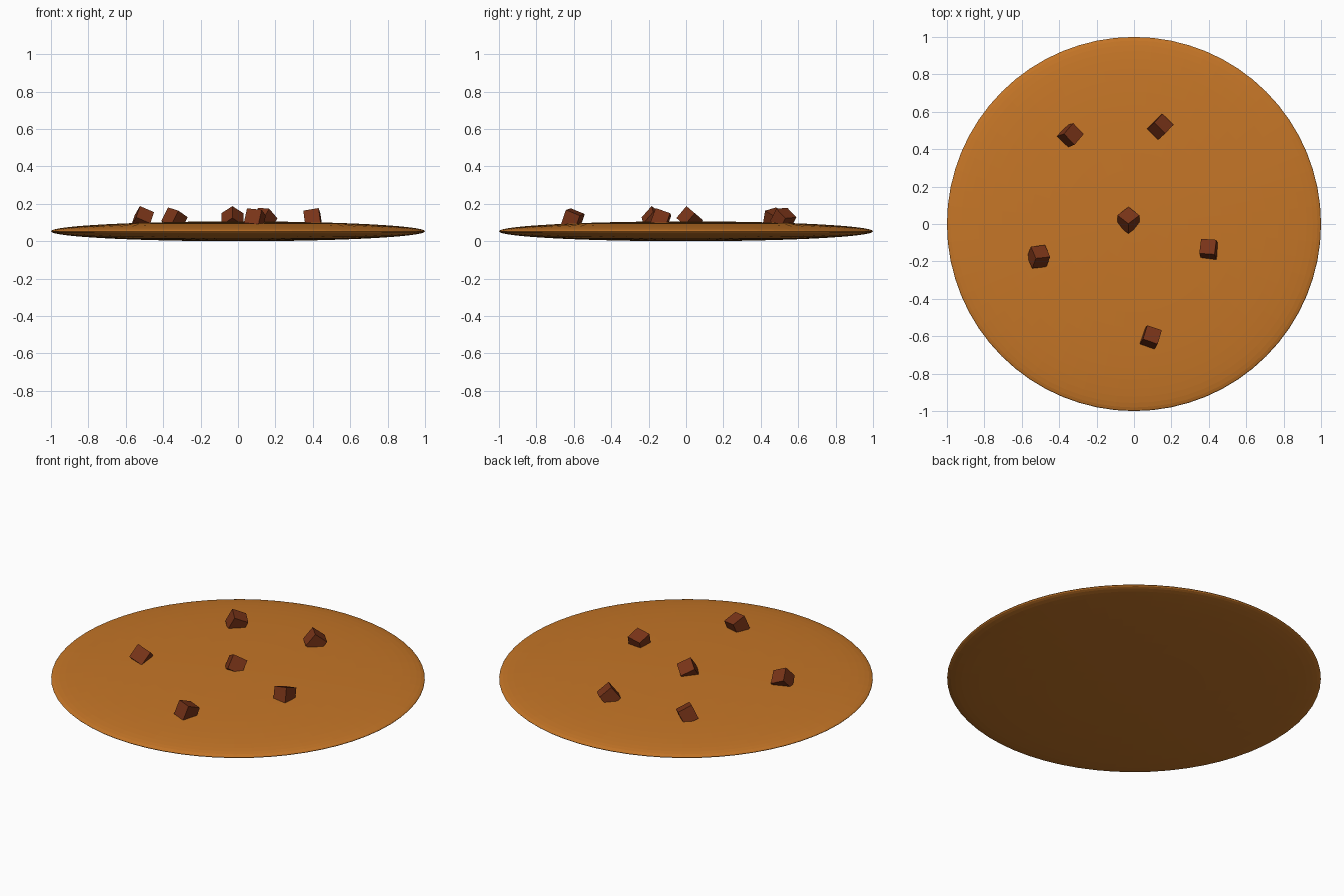
import bpy
from mathutils import Matrix, Vector

if "Cube" in bpy.data.objects:
    bpy.data.objects.remove(bpy.data.objects["Cube"], do_unlink=True)


def make_material(name, colour):
    mat = bpy.data.materials.new(name)
    mat.use_nodes = True
    mat.diffuse_color = (*colour, 1)
    mat.node_tree.nodes["Principled BSDF"].inputs["Base Color"].default_value = (*colour, 1)
    return mat


dough = make_material("golden dough", (0.56, 0.18, 0.02))
chocolate = make_material("dark chocolate", (0.19, 0.034, 0.009))

# Cookie: a strongly flattened faceted sphere
HALF_HEIGHT = 0.053
bpy.ops.mesh.primitive_uv_sphere_add(segments=64, ring_count=32, radius=1,
                                     location=(0, 0, HALF_HEIGHT))
cookie = bpy.context.object
cookie.name = "cookie_base"
cookie.scale.z = HALF_HEIGHT
cookie.data.materials.append(dough)


def add_chip(name, x, y, across, back):
    """Cube tilted so that its edges follow two given directions."""
    u = Vector(across).normalized()
    v = Vector(back)
    v = (v - u * v.dot(u)).normalized()
    rotation = Matrix((u, v, u.cross(v))).transposed().to_4x4()
    bpy.ops.mesh.primitive_cube_add(size=0.083)
    chip = bpy.context.object
    chip.name = name
    chip.matrix_world = Matrix.Translation((x, y, 0.118)) @ rotation
    chip.data.materials.append(chocolate)


# Chocolate chips: position, then the directions of two top edges
add_chip("chip_center", -0.03, 0.02, (11, 8.3, -7), (-11, 8.3, -7))
add_chip("chip_right", -0.51, -0.175, (14, 1.5, -6), (-4.7, 11, -8.2))
add_chip("chip_left", 0.40, -0.135, (15, -1, 2.5), (1.8, 14.3, -5))
add_chip("chip_back_right", -0.34, 0.475, (10, -10.5, -3.2), (9, 10, -6.2))
add_chip("chip_back_left", 0.14, 0.52, (11, -11, -1), (8.5, 8.5, -9.5))
add_chip("chip_front", 0.09, -0.605, (14.5, -5, -1.5), (4.5, 13, -5.5))
